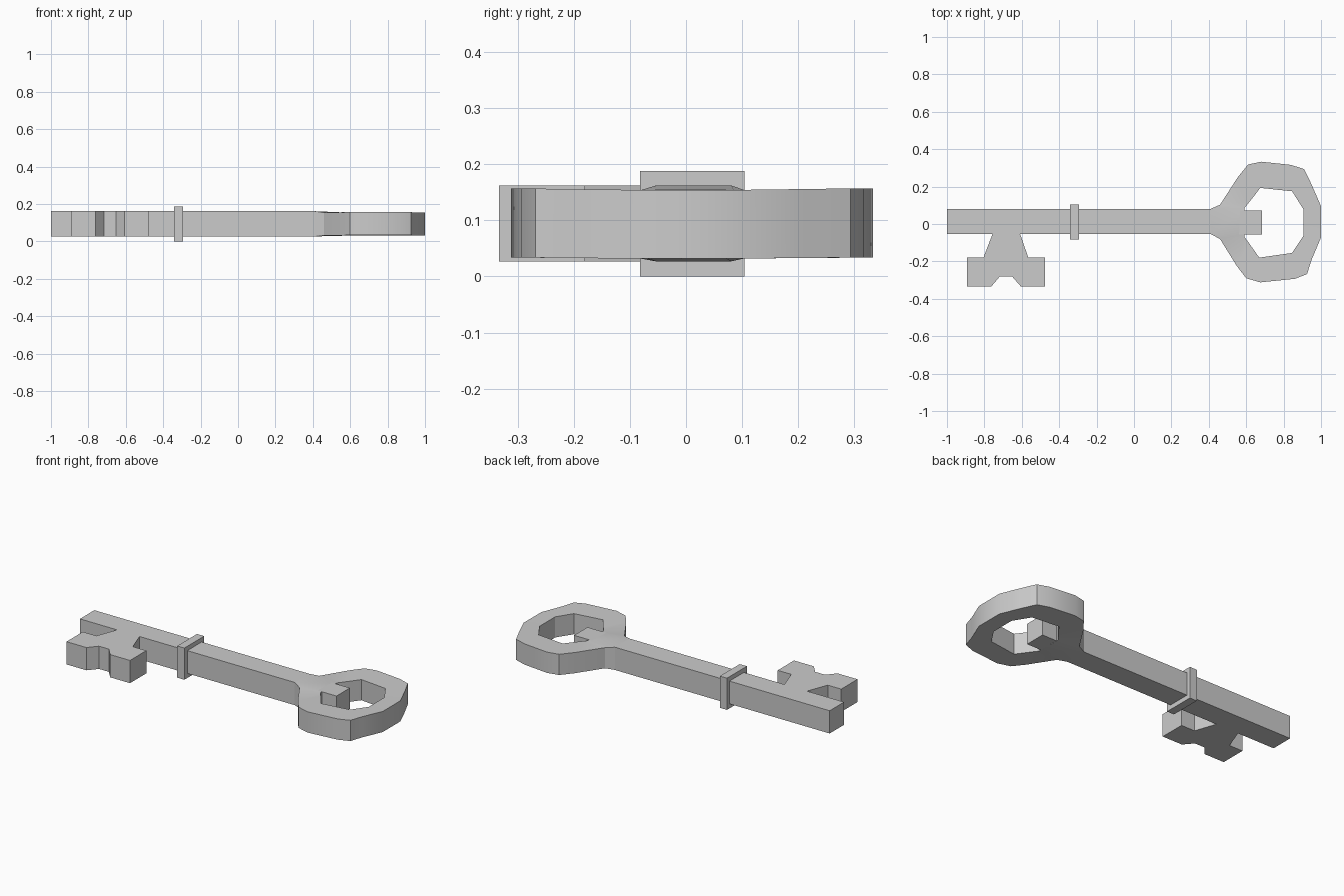
import bpy, bmesh, math

if "Cube" in bpy.data.objects:
    bpy.data.objects.remove(bpy.data.objects["Cube"])

Z0, Z1 = 0.027, 0.162        # thickness range of the shaft and bit


def finish(name, bm):
    bmesh.ops.recalc_face_normals(bm, faces=bm.faces)
    mesh = bpy.data.meshes.new(name)
    bm.to_mesh(mesh)
    bm.free()
    ob = bpy.data.objects.new(name, mesh)
    bpy.context.collection.objects.link(ob)
    return ob


def prism(name, pts, z0, z1):
    bm = bmesh.new()
    low = [bm.verts.new((x, y, z0)) for x, y in pts]
    top = [bm.verts.new((x, y, z1)) for x, y in pts]
    bm.faces.new(low)
    bm.faces.new(top)
    n = len(pts)
    for i in range(n):
        j = (i + 1) % n
        bm.faces.new((low[i], low[j], top[j], top[i]))
    return finish(name, bm)


def box(name, x0, x1, y0, y1, z0, z1):
    return prism(name, [(x0, y0), (x1, y0), (x1, y1), (x0, y1)], z0, z1)


# shaft, collar and the short stub that pokes into the bow
box("shaft", -1, 0.41, -0.054, 0.081, Z0, Z1)
box("collar", -0.342, -0.295, -0.082, 0.104, 0, 0.188)
box("shaft_stub", 0.56, 0.685, -0.055, 0.071, 0.032, 0.155)

# toothed bit
prism("bit", [(-0.755, -0.05), (-0.805, -0.18), (-0.893, -0.18), (-0.893, -0.333),
              (-0.762, -0.333), (-0.717, -0.28), (-0.652, -0.28), (-0.606, -0.333),
              (-0.476, -0.333), (-0.476, -0.18), (-0.565, -0.18), (-0.61, -0.05)], Z0, Z1)

# bow: outer outline paired with the hole outline, thinner than the shaft
outer = [(0.41, 0.081), (0.46, 0.103), (0.555, 0.25), (0.61, 0.318), (0.68, 0.333),
         (0.84, 0.316), (0.91, 0.293), (0.95, 0.21), (1.0, 0.095),
         (1.0, -0.072), (0.95, -0.19), (0.925, -0.268), (0.86, -0.293),
         (0.675, -0.312), (0.60, -0.29), (0.55, -0.225), (0.46, -0.08), (0.41, -0.054)]
inner = [(0.59, 0.071), (0.59, 0.085), (0.62, 0.122), (0.65, 0.16), (0.675, 0.193),
         (0.76, 0.184), (0.845, 0.175), (0.875, 0.128), (0.905, 0.08),
         (0.905, -0.065), (0.875, -0.11), (0.845, -0.155), (0.76, -0.167),
         (0.67, -0.18), (0.643, -0.142), (0.617, -0.105), (0.59, -0.068), (0.59, -0.055)]


def z_range(x, y):
    t = 0 if x < 0.42 else 1
    lift = 0.004 * t * min(1, abs(y) / 0.3)
    return Z0 + 0.004 * t + lift * 0.7, Z1 - 0.009 * t + lift


bm = bmesh.new()
loops = []
for pts in (outer, inner):
    for k in (0, 1):
        loops.append([bm.verts.new((x, y, z_range(x, y)[k])) for x, y in pts])
out_low, out_top, in_low, in_top = loops
n = len(outer)
for i in range(n):
    j = (i + 1) % n
    for a, b in ((out_low, out_top), (out_top, in_top), (in_top, in_low), (in_low, out_low)):
        bm.faces.new((a[i], a[j], b[j], b[i]))
bow = finish("bow", bm)

# soft shading round the bow, keeping its edges sharp
bpy.context.view_layer.objects.active = bow
bow.select_set(True)
bpy.ops.object.shade_smooth_by_angle(angle=math.radians(30))
